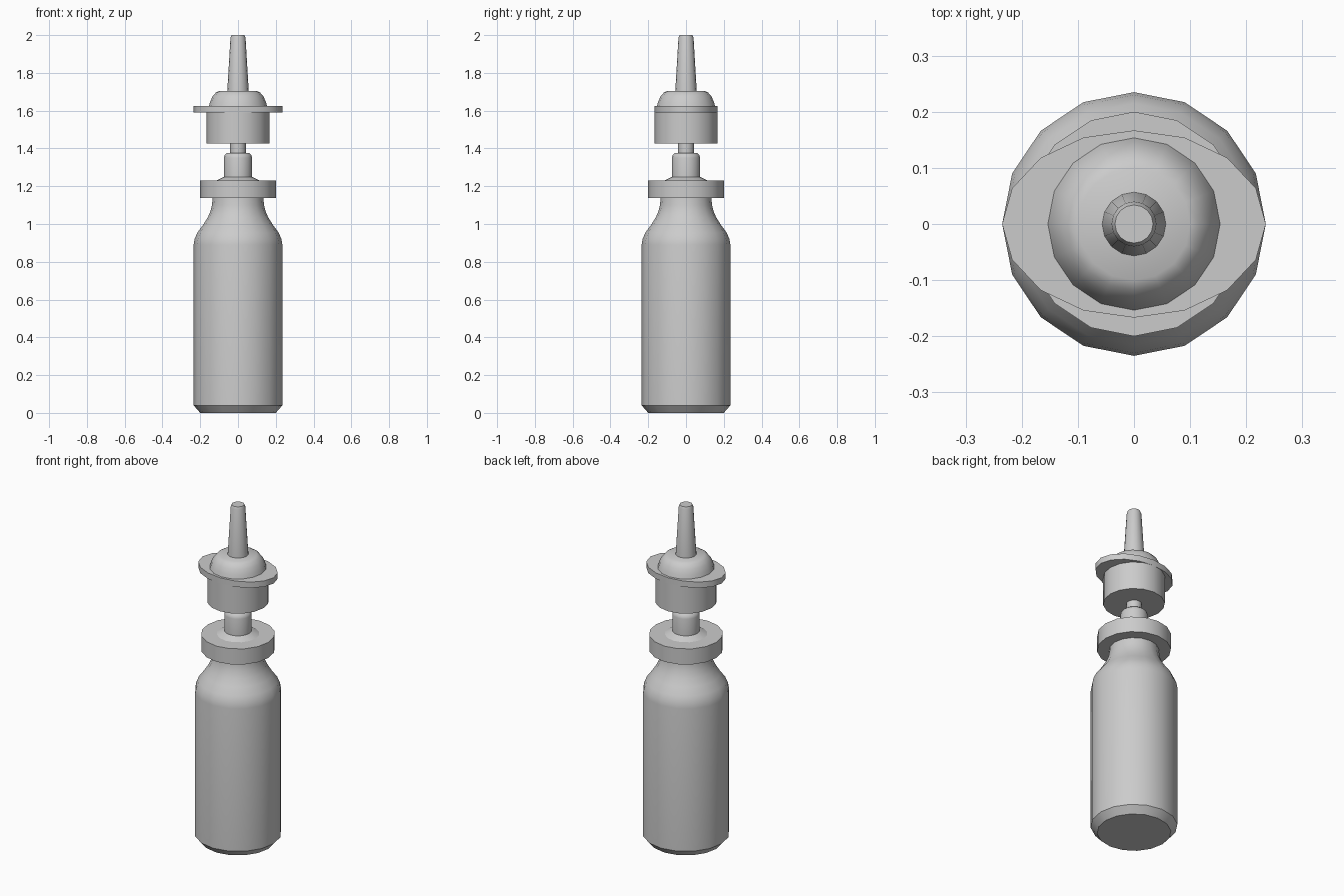
import bpy, bmesh, math

if "Cube" in bpy.data.objects:
    bpy.data.objects.remove(bpy.data.objects["Cube"])

SIDES = 16


def lathe(name, profile, y_scale=1.0, angle=35):
    """Revolve (radius, z) points around z into a closed solid."""
    bm = bmesh.new()
    rings = []
    for r, z in profile:
        steps = [2 * math.pi * i / SIDES for i in range(SIDES)]
        rings.append([bm.verts.new((r * math.cos(a), r * math.sin(a) * y_scale, z)) for a in steps])
    for low, high in zip(rings, rings[1:]):
        for i in range(SIDES):
            j = (i + 1) % SIDES
            bm.faces.new((low[i], low[j], high[j], high[i]))
    bm.faces.new(rings[0][::-1])
    bm.faces.new(rings[-1])
    mesh = bpy.data.meshes.new(name)
    bm.to_mesh(mesh)
    bm.free()
    obj = bpy.data.objects.new(name, mesh)
    bpy.context.collection.objects.link(obj)
    bpy.ops.object.select_all(action='DESELECT')
    obj.select_set(True)
    bpy.context.view_layer.objects.active = obj
    bpy.ops.object.shade_smooth_by_angle(angle=math.radians(angle))
    return obj


# Bottle with chamfered base and curved shoulder
lathe("bottle", [(0.2, 0), (0.235, 0.04), (0.235, 0.89), (0.23, 0.92), (0.215, 0.955),
                 (0.185, 0.995), (0.16, 1.035), (0.145, 1.07), (0.138, 1.1), (0.134, 1.14)])

# Screw collar and neck
lathe("collar", [(0.2, 1.137), (0.2, 1.23)])
lathe("neck", [(0.115, 1.23), (0.075, 1.25), (0.075, 1.35), (0.071, 1.365), (0.06, 1.375)])
lathe("pump_stem", [(0.042, 1.37), (0.042, 1.44)])

# Pump head: skirt, oval finger flange, dome and nozzle
lathe("pump_skirt", [(0.167, 1.425), (0.167, 1.6)])
lathe("finger_flange", [(0.235, 1.59), (0.235, 1.625)], y_scale=0.71)
lathe("dome", [(0.155, 1.62), (0.148, 1.645), (0.135, 1.675), (0.118, 1.695), (0.1, 1.705)])
lathe("nozzle", [(0.057, 1.7), (0.04, 1.985), (0.034, 2.0)])
